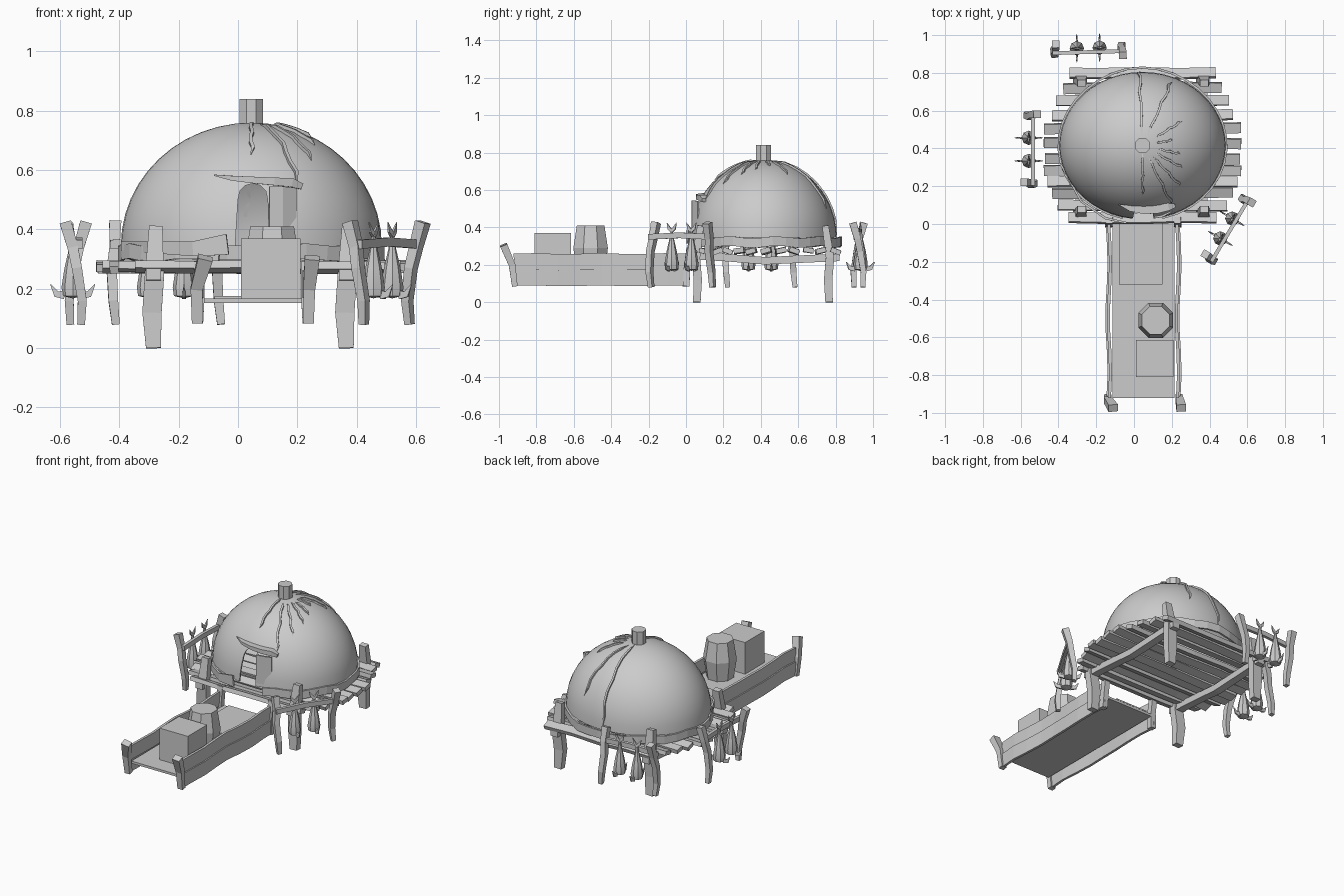
import bpy, bmesh, math, random
from mathutils import Vector as V

if "Cube" in bpy.data.objects:
    bpy.data.objects.remove(bpy.data.objects["Cube"])

random.seed(4)
CX, CY, CZ = 0.045, 0.415, 0.345
RX, RY, RZ = 0.44, 0.39, 0.415


def finish(name, bm, smooth=False):
    bmesh.ops.recalc_face_normals(bm, faces=bm.faces[:])
    me = bpy.data.meshes.new(name)
    bm.to_mesh(me)
    bm.free()
    ob = bpy.data.objects.new(name, me)
    bpy.context.collection.objects.link(ob)
    if smooth:
        bpy.ops.object.select_all(action='DESELECT')
        ob.select_set(True)
        bpy.context.view_layer.objects.active = ob
        bpy.ops.object.shade_smooth_by_angle(angle=math.radians(35))
    return ob


def sweep(name, pts, sizes, side):
    """Four-sided bar along pts; sizes = (width along side, depth), one or one per point."""
    pts, side = [V(p) for p in pts], V(side).normalized()
    if not isinstance(sizes, list):
        sizes = [sizes] * len(pts)
    bm, rings = bmesh.new(), []
    for i, p in enumerate(pts):
        t = (pts[min(i + 1, len(pts) - 1)] - pts[max(i - 1, 0)]).normalized()
        s = (side - t * side.dot(t)).normalized()
        n = t.cross(s)
        w, d = sizes[i][0] / 2, sizes[i][1] / 2
        rings.append([bm.verts.new(p + s * a * w + n * b * d)
                      for a, b in ((-1, -1), (1, -1), (1, 1), (-1, 1))])
    for a, b in zip(rings, rings[1:]):
        for k in range(4):
            bm.faces.new((a[k], a[(k + 1) % 4], b[(k + 1) % 4], b[k]))
    bm.faces.new(rings[0])
    bm.faces.new(rings[-1][::-1])
    return finish(name, bm)


def lathe(name, prof, n, loc=(0, 0, 0), scale=(1, 1), smooth=False, turn=0):
    bm = bmesh.new()
    rings = [[bm.verts.new((loc[0] + r * scale[0] * math.cos(2 * math.pi * k / n + turn),
                            loc[1] + r * scale[1] * math.sin(2 * math.pi * k / n + turn),
                            loc[2] + z)) for k in range(n)] for r, z in prof]
    for a, b in zip(rings, rings[1:]):
        for k in range(n):
            bm.faces.new((a[k], a[(k + 1) % n], b[(k + 1) % n], b[k]))
    if prof[0] == prof[-1]:
        bmesh.ops.remove_doubles(bm, verts=bm.verts[:], dist=1e-5)
    else:
        bm.faces.new(rings[0])
        bm.faces.new(rings[-1])
        bmesh.ops.remove_doubles(bm, verts=bm.verts[:], dist=1e-5)
    return finish(name, bm, smooth)


def box(name, lo, hi):
    mid = [(a + b) / 2 for a, b in zip(lo, hi)]
    return sweep(name, [(lo[0], mid[1], mid[2]), (hi[0], mid[1], mid[2])],
                 (hi[1] - lo[1], hi[2] - lo[2]), (0, 1, 0))


def on_dome(az, el, k=1.0):
    return V((CX + RX * k * math.cos(el) * math.cos(az),
              CY + RY * k * math.cos(el) * math.sin(az), CZ + RZ * k * math.sin(el)))


def front_y(x, z):
    q = 1 - ((x - CX) / RX) ** 2 - ((z - CZ) / RZ) ** 2
    return CY - RY * math.sqrt(max(q, 0))


# dome tent: thin shell with an arched doorway
arc = [(math.cos(math.pi / 2 * i / 12), math.sin(math.pi / 2 * i / 12)) for i in range(12)] + [(0.02, 1)]
outer = [(c, s * RZ) for c, s in arc]
inner = [(c * 0.975, s * RZ * 0.975) for c, s in arc[::-1]]
prof = outer + inner
dome = lathe("dome_tent", prof + prof[:1], 48, (CX, CY, CZ), (RX, RY), True)
bm = bmesh.new()
door = [(-0.012, 0.3), (0, 0.5)] + [(0.05 - 0.05 * math.cos(a * math.pi / 6),
        0.505 + 0.05 * math.sin(a * math.pi / 6)) for a in range(1, 6)] + [(0.1, 0.5), (0.106, 0.3)]
face = bm.faces.new([bm.verts.new((x, -0.1, z)) for x, z in door])
ext = bmesh.ops.extrude_face_region(bm, geom=[face])
bmesh.ops.translate(bm, vec=(0, 0.4, 0), verts=[v for v in ext["geom"] if isinstance(v, bmesh.types.BMVert)])
cutter = finish("doorway_cutter", bm)
cutter.hide_render = True
cutter.hide_viewport = True
m = dome.modifiers.new("doorway", 'BOOLEAN')
m.object, m.operation, m.solver = cutter, 'DIFFERENCE', 'EXACT'

# chimney
lathe("chimney", [(0.043, 0.73), (0.043, 0.84)], 8, (CX, CY, 0), turn=math.pi / 8)

# raised cloth folds radiating from the chimney
for deg, lo, hi in ((92, 2, 84), (68, 22, 80), (35, 55, 78), (12, 68, 80), (-14, 62, 78),
                    (-32, 55, 79), (-50, 44, 78), (-66, 30, 80), (-90, 48, 84)):
    az = math.radians(deg)
    pts = [on_dome(az + 0.02 * math.sin(i * 2), math.radians(hi + (lo - hi) * i / 8), 1.0) for i in range(9)]
    sizes = [(0.012 if 0 < i < 8 else 0.002, 0.02 if 0 < i < 8 else 0.004) for i in range(9)]
    sweep("cloth_fold", pts, sizes, (-math.sin(az), math.cos(az), 0))

# skirt around the dome bottom, open at the doorway
skirt = []
for i in range(33):
    a = math.radians(-76 + 332 * i / 32)
    k = 1.01 + 0.05 * max(0, math.sin(a)) ** 6
    skirt.append((CX + RX * k * math.cos(a), CY + RY * k * math.sin(a), 0.322 + 0.006 * math.sin(i * 1.7)))
sweep("dome_skirt", skirt, (0.05, 0.012), (0, 0, 1))

# door hood and flaps
xs = [-0.08, -0.02, 0.05, 0.12, 0.18, 0.215]
zs = [0.583, 0.573, 0.567, 0.562, 0.558, 0.545]
sweep("door_hood", [(x, front_y(x, z) - 0.012, z) for x, z in zip(xs, zs)],
      [(0.004, 0.004), (0.016, 0.03), (0.022, 0.04), (0.026, 0.045), (0.03, 0.04), (0.02, 0.02)], (0, 0, 1))
sweep("door_flap", [(0.105, 0.035, 0.455), (0.15, 0.042, 0.455), (0.195, 0.065, 0.455)],
      [(0.18, 0.01), (0.18, 0.012), (0.17, 0.008)], (0, 0, 1))
sweep("loose_skirt", [(-0.39, 0.32, 0.345), (-0.28, 0.12, 0.34), (-0.15, 0.03, 0.335), (-0.035, 0.005, 0.35)],
      [(0.03, 0.01), (0.04, 0.012), (0.05, 0.012), (0.07, 0.01)], (0, 0, 1))

# deck planks, tilted a little and cut to a rounded outline
rows = [0.035, 0.10, 0.165, 0.225, 0.285, 0.35, 0.43, 0.505, 0.575, 0.65, 0.72, 0.80]
for i, y in enumerate(rows):
    half = 0.40 + 0.12 * math.sin(math.pi * i / 11) + random.uniform(-0.015, 0.015)
    tilt = random.choice((-1, 1)) * random.uniform(0.15, 0.4)
    dy = [random.uniform(-0.006, 0.006) for _ in range(5)]
    sweep("deck_plank", [(CX + half * (k / 2 - 1), y + dy[k], 0.275 + dy[-k] * 0.8) for k in range(5)],
          (0.054, 0.026), (0, math.cos(tilt), math.sin(tilt)))

# deck beams and legs
for x in (-0.285, 0.365):
    sweep("deck_beam", [(x, 0.01, 0.25), (x, 0.2, 0.24), (x, 0.42, 0.222), (x, 0.6, 0.23), (x, 0.82, 0.24)],
          (0.05, 0.04), (1, 0, 0))
    for y, d in ((0.058, 1), (0.765, -1)):
        sweep("deck_leg", [(x, y, 0), (x - 0.005, y + 0.005 * d, 0.12), (x + 0.003, y - 0.005 * d, 0.24),
                           (x + 0.008, y + 0.02 * d, 0.41)],
              [(0.05, 0.04), (0.065, 0.045), (0.065, 0.045), (0.045, 0.035)], (1, 0, 0))

# walkway floor, mat and wavy side boards
box("walkway_floor", (-0.115, -0.92, 0.152), (0.215, 0.02, 0.167))
box("walkway_mat", (-0.08, -0.32, 0.168), (0.15, 0.02, 0.176))
for x, s in ((-0.13, -1), (0.23, 1)):
    for name, z, h, dx in (("upper_side_board", 0.215, 0.09, 0.0), ("lower_side_board", 0.132, 0.088, 0.008)):
        sweep(name, [(x + s * dx + 0.006 * math.sin(i * 1.3), -0.92 + 0.94 * i / 8, z + 0.003 * math.sin(i * 2))
                     for i in range(9)], (h, 0.016), (0, 0, 1))
    sweep("walkway_end_post", [(x + s * 0.008, -0.915, 0.085), (x + s * 0.01, -0.93, 0.2), (x + 0.02, -0.975, 0.305)],
          [(0.035, 0.03), (0.04, 0.035), (0.05, 0.04)], (1, 0, 0))
    sweep("walkway_inner_post", [(x + s * 0.005, 0.0, 0.085), (x, 0.005, 0.18), (x, 0.02, 0.29)],
          (0.035, 0.035), (1, 0, 0))

# crate and open barrel
box("crate", (0.01, -0.81, 0.167), (0.21, -0.615, 0.37))
lathe("barrel", [(0.082, 0.167), (0.1, 0.29), (0.08, 0.41)], 8, (0.115, -0.51, 0), turn=math.pi / 8)


# drying racks with hanging fish
def rack(p0, p1, out):
    a, b, o = V((*p0, 0)), V((*p1, 0)), V((*out, 0)).normalized()
    along, up = (b - a).normalized(), V((0, 0, 1))
    for p, s in ((a, 1), (b, -1)):
        path = ((-0.018, 0.08), (-0.022, 0.16), (-0.004, 0.27), (0.01, 0.34), (0.035, 0.425))
        sweep("rack_post", [p + o * (0.012 + s * q) + along * 0.008 * math.sin(z * 20) + up * z for q, z in path],
              [(0.026, 0.026), (0.032, 0.03), (0.034, 0.034), (0.034, 0.036), (0.04, 0.04)], along)
    sweep("rack_bar", [a - along * 0.01 + up * 0.35, (a + b) / 2 + up * 0.358, b + along * 0.01 + up * 0.35],
          (0.03, 0.02), up)
    for f in (0.33, 0.67):
        c = a.lerp(b, f) + o * 0.022
        lathe("fish_body", [(0.001, 0.168), (0.034, 0.176), (0.038, 0.205), (0.028, 0.27),
                            (0.013, 0.335), (0.006, 0.385)], 8, c, smooth=True)
        for s in (-1, 1):
            sweep("fish_tail", [c + up * 0.38, c + along * s * 0.016 + up * 0.395, c + along * s * 0.03 + up * 0.425],
                  [(0.014, 0.014), (0.008, 0.018), (0.002, 0.002)], o)
            sweep("fish_fin", [c + o * s * 0.028 + up * 0.18, c + o * s * 0.055 + up * 0.182,
                               c + o * s * 0.075 + up * 0.215],
                  [(0.012, 0.03), (0.008, 0.022), (0.002, 0.002)], along)


rack((-0.42, 0.905), (-0.065, 0.915), (0, 1))
rack((-0.535, 0.215), (-0.535, 0.575), (-1, 0))
rack((0.415, -0.19), (0.6, 0.12), (-0.86, 0.51))
